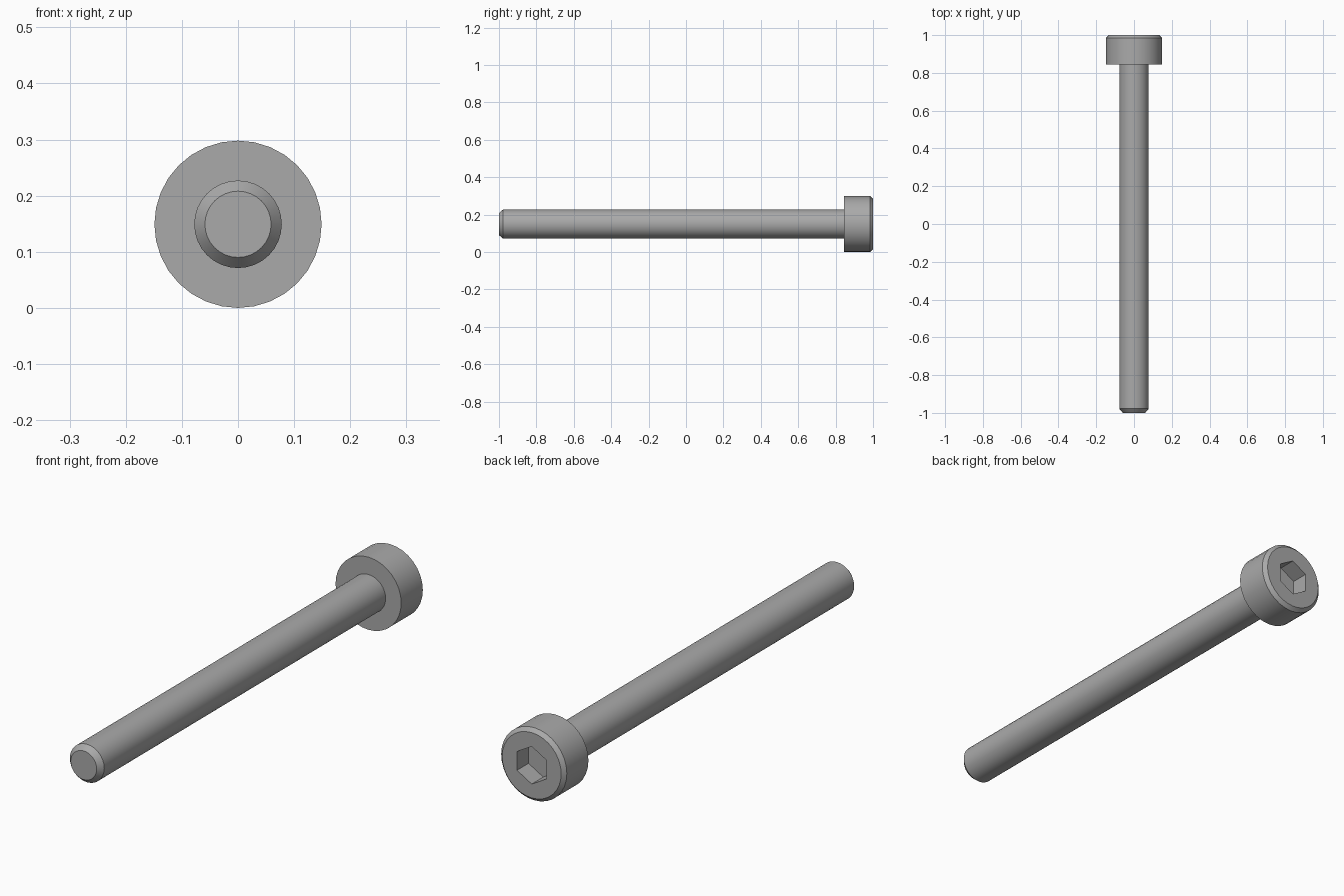
import bpy, bmesh, math
from mathutils import Vector

if "Cube" in bpy.data.objects:
    bpy.data.objects.remove(bpy.data.objects["Cube"])

SEGMENTS = 32
AXIS_Z = 0.149          # the screw lies along y at this height
HEAD_R, SHANK_R, TIP_R = 0.149, 0.078, 0.059
HEAD_Y, CHAMFER = 0.845, 0.015
HEX_R, HEX_DEPTH = 0.077, 0.075

steel = bpy.data.materials.new("grey steel")
GREY = (0.4, 0.4, 0.4, 1)
steel.diffuse_color = GREY
steel.use_nodes = True
steel.node_tree.nodes["Principled BSDF"].inputs["Base Color"].default_value = GREY


def ring(bm, radius, y, count):
    """Closed ring of vertices around the screw axis, one vertex pointing up."""
    turn = 2 * math.pi / count
    return [bm.verts.new((radius * math.sin(i * turn), y, AXIS_Z + radius * math.cos(i * turn)))
            for i in range(count)]


def skin(bm, profile, count):
    """Join rings given as (radius, y) with quads; return the rings."""
    rings = [ring(bm, r, y, count) for r, y in profile]
    for a, b in zip(rings, rings[1:]):
        for i in range(count):
            j = (i + 1) % count
            bm.faces.new((a[i], a[j], b[j], b[i]))
    return rings


def finish(bm, name):
    bmesh.ops.recalc_face_normals(bm, faces=bm.faces)
    mesh = bpy.data.meshes.new(name)
    bm.to_mesh(mesh)
    bm.free()
    mesh.materials.append(steel)
    obj = bpy.data.objects.new(name, mesh)
    bpy.context.collection.objects.link(obj)
    bpy.ops.object.select_all(action="DESELECT")
    obj.select_set(True)
    bpy.context.view_layer.objects.active = obj
    bpy.ops.object.shade_smooth_by_angle(angle=math.radians(30))


# Shank with chamfered tip, open where it meets the head
bm = bmesh.new()
rings = skin(bm, [(TIP_R, -1), (SHANK_R, -0.978), (SHANK_R, HEAD_Y)], SEGMENTS)
bm.faces.new(rings[0])
finish(bm, "shank")

# Cylindrical head with underside ring and chamfered rim
bm = bmesh.new()
rings = skin(bm, [(SHANK_R, HEAD_Y), (HEAD_R, HEAD_Y), (HEAD_R, 1 - CHAMFER),
                  (HEAD_R - CHAMFER, 1)], SEGMENTS)
# Hexagonal drive socket
socket = skin(bm, [(HEX_R, 1), (HEX_R, 1 - HEX_DEPTH)], 6)
bm.faces.new(socket[1])
# Flat end face between the rim and the socket
border = [bm.edges.get((loop[i - 1], loop[i]))
          for loop in (rings[-1], socket[0]) for i in range(len(loop))]
bmesh.ops.triangle_fill(bm, edges=border, use_beauty=True, normal=Vector((0, 1, 0)))
finish(bm, "head")
